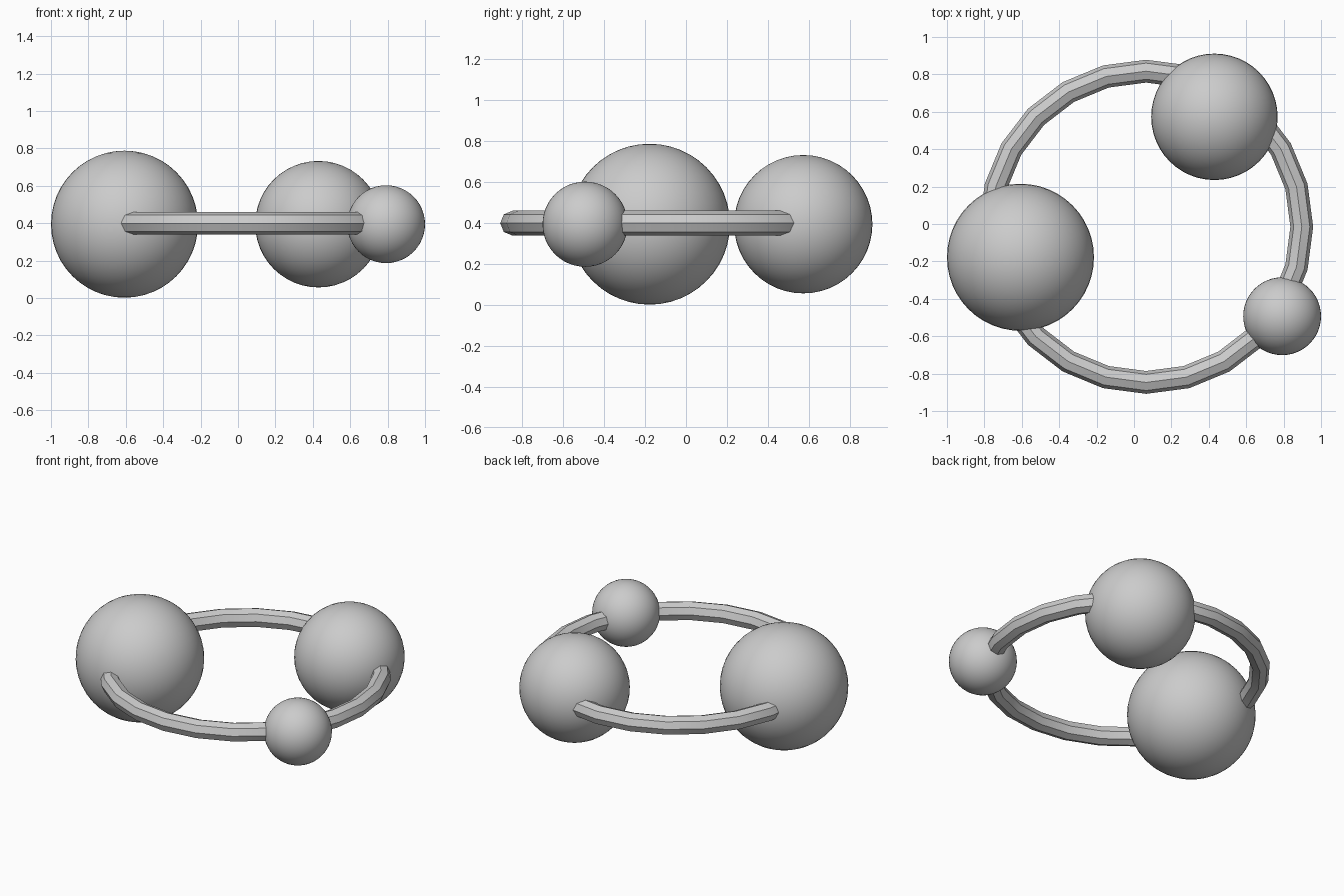
import bpy
import math

# Remove the default cube only
cube = bpy.data.objects.get("Cube")
if cube:
    bpy.data.objects.remove(cube, do_unlink=True)

# Single plain grey material
grey = bpy.data.materials.new("plain_grey")
grey.use_nodes = True
colour = (0.6, 0.6, 0.6, 1.0)
grey.diffuse_color = colour
grey.node_tree.nodes["Principled BSDF"].inputs["Base Color"].default_value = colour

MID_HEIGHT = 0.395  # shared centre plane of ring and beads


def finish(name):
    """Name, colour and smooth the part just added."""
    part = bpy.context.object
    part.name = name
    part.data.name = name
    part.data.materials.append(grey)
    bpy.ops.object.shade_smooth_by_angle(angle=math.radians(30))


def bead(name, x, y, radius):
    bpy.ops.mesh.primitive_uv_sphere_add(
        segments=48, ring_count=24, radius=radius, location=(x, y, MID_HEIGHT))
    finish(name)


# Faceted ring
bpy.ops.mesh.primitive_torus_add(
    location=(0.065, -0.015, MID_HEIGHT + 0.005),
    major_radius=0.832, minor_radius=0.061,
    major_segments=24, minor_segments=8)
finish("ring")

# Three beads threaded on the ring
bead("large_bead", -0.607, -0.178, 0.393)
bead("medium_bead", 0.43, 0.573, 0.338)
bead("small_bead", 0.792, -0.493, 0.208)
